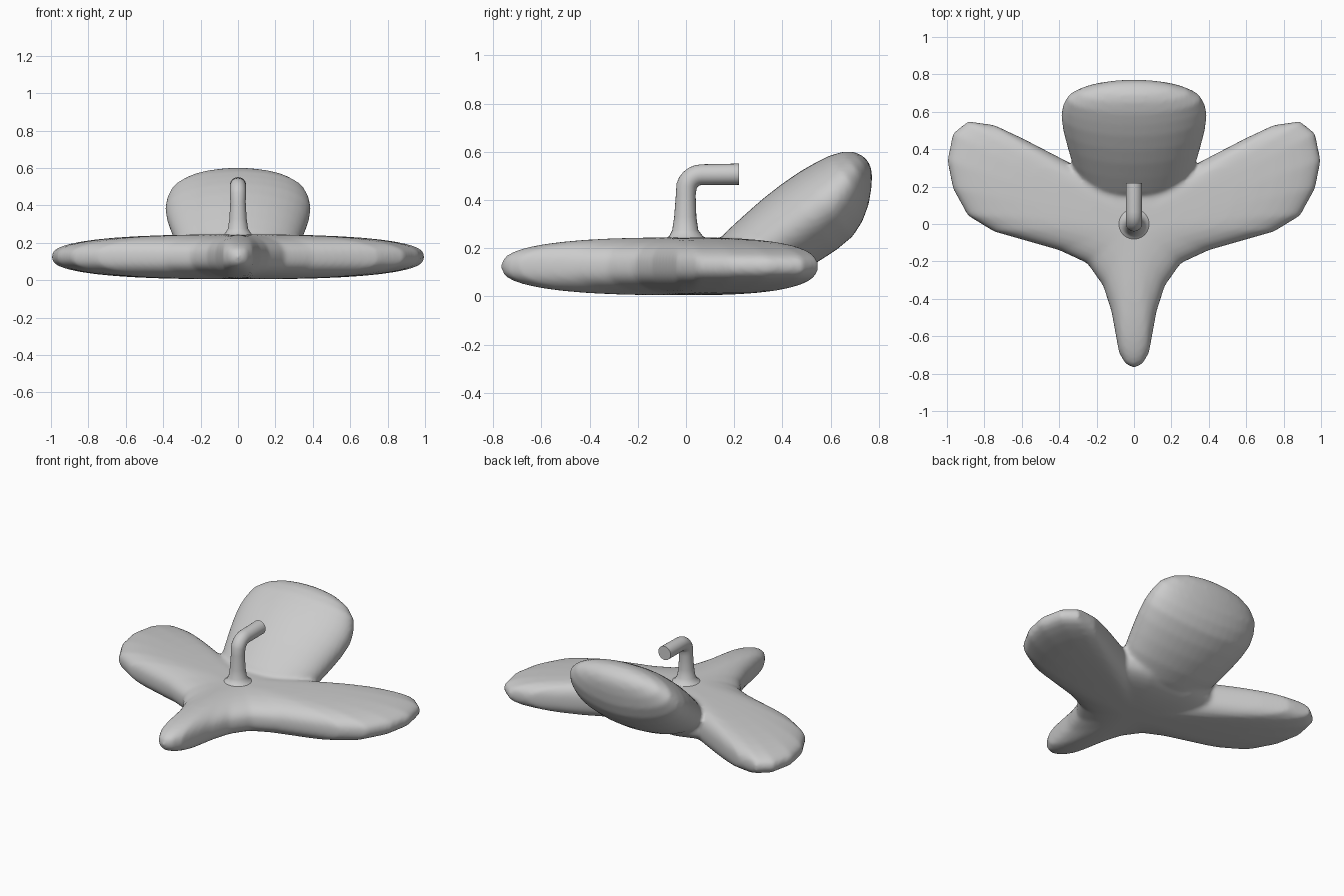
import bpy, bmesh, math
from mathutils import Vector

if "Cube" in bpy.data.objects:
    bpy.data.objects.remove(bpy.data.objects["Cube"])


def loft(name, rings):
    """Closed skin through a list of equally long point rings."""
    bm = bmesh.new()
    vr = [[bm.verts.new(p) for p in r] for r in rings]
    n = len(vr[0])
    for a, b in zip(vr, vr[1:]):
        for i in range(n):
            j = (i + 1) % n
            bm.faces.new((a[i], a[j], b[j], b[i]))
    bm.faces.new(vr[0])
    bm.faces.new(vr[-1])
    bmesh.ops.recalc_face_normals(bm, faces=bm.faces)
    me = bpy.data.meshes.new(name)
    bm.to_mesh(me)
    bm.free()
    ob = bpy.data.objects.new(name, me)
    bpy.context.collection.objects.link(ob)
    return ob


def ellipse(c, u, v, n):
    return [c + u * math.cos(2 * math.pi * i / n) + v * math.sin(2 * math.pi * i / n)
            for i in range(n)]


def activate(ob):
    bpy.ops.object.select_all(action='DESELECT')
    ob.select_set(True)
    bpy.context.view_layer.objects.active = ob


# flat body: three-lobed outline, inflated to a pillow profile
half = [(0, .37), (.17, .37), (.33, .32), (.6, .46), (.75, .53), (.89, .55), (.97, .485),
        (1, .34), (.97, .19), (.89, .045), (.75, -.04), (.4, -.14), (.25, -.21),
        (.165, -.33), (.12, -.47), (.08, -.69), (.045, -.75), (0, -.77)]
outline = half + [(-x, y) for x, y in half[-2:0:-1]]
P, N = 2.6, 20
rings = []
for k in range(1, N):
    a = -math.pi / 2 + math.pi * k / N
    s = math.cos(a) ** (2 / P)
    z = math.copysign(abs(math.sin(a)) ** (2 / P), a)
    rings.append([Vector((x * s, y * s, .125 + .12 * z)) for x, y in outline])
body = loft("flower_body", rings)

# raised back petal: ellipses along a tilted axis (t along, top, bottom, half width)
along, normal = Vector((0, .77, .64)), Vector((0, -.64, .77))
sections = [(.15, .07, -.06, .2), (.3, .1, -.18, .3), (.4, .105, -.215, .335),
            (.505, .108, -.238, .36), (.6, .105, -.25, .38), (.69, .097, -.25, .39),
            (.76, .085, -.228, .38), (.826, .07, -.19, .355), (.88, .047, -.143, .29),
            (.915, .02, -.105, .2), (.932, -.012, -.075, .11), (.937, -.035, -.055, .03)]
petal = loft("back_petal", [
    ellipse(along * t + normal * (a + b) / 2, Vector((w, 0, 0)), normal * (a - b) / 2, 40)
    for t, a, b, w in sections])

# blend petal and body into one soft skin
activate(body)
m = body.modifiers.new("union", 'BOOLEAN')
m.operation, m.solver, m.object = 'UNION', 'EXACT', petal
m = body.modifiers.new("remesh", 'REMESH')
m.mode, m.voxel_size = 'VOXEL', .013
m = body.modifiers.new("soften", 'SMOOTH')
m.factor, m.iterations = .5, 8
for name in [m.name for m in body.modifiers]:
    bpy.ops.object.modifier_apply(modifier=name)
bpy.data.objects.remove(petal)
bpy.ops.object.shade_smooth()

# hooked stem: flared base, bend, flat end (y, z, tilt in degrees, radius)
path = [(0, .2, 0, .1), (0, .236, 0, .095), (0, .25, 0, .07), (-.003, .275, 0, .054),
        (-.003, .33, 0, .046), (-.001, .42, 0, .041)]
for k in range(1, 7):
    a = math.radians(15 * k)
    path.append((.065 - .065 * math.cos(a), .44 + .065 * math.sin(a), 15 * k, .043))
path.append((.22, .507, 90, .044))
stem = loft("stem", [
    ellipse(Vector((0, y, z)), Vector((r, 0, 0)),
            Vector((0, math.cos(math.radians(d)), -math.sin(math.radians(d)))) * r, 24)
    for y, z, d, r in path])
activate(stem)
bpy.ops.object.shade_smooth_by_angle(angle=math.radians(50))
